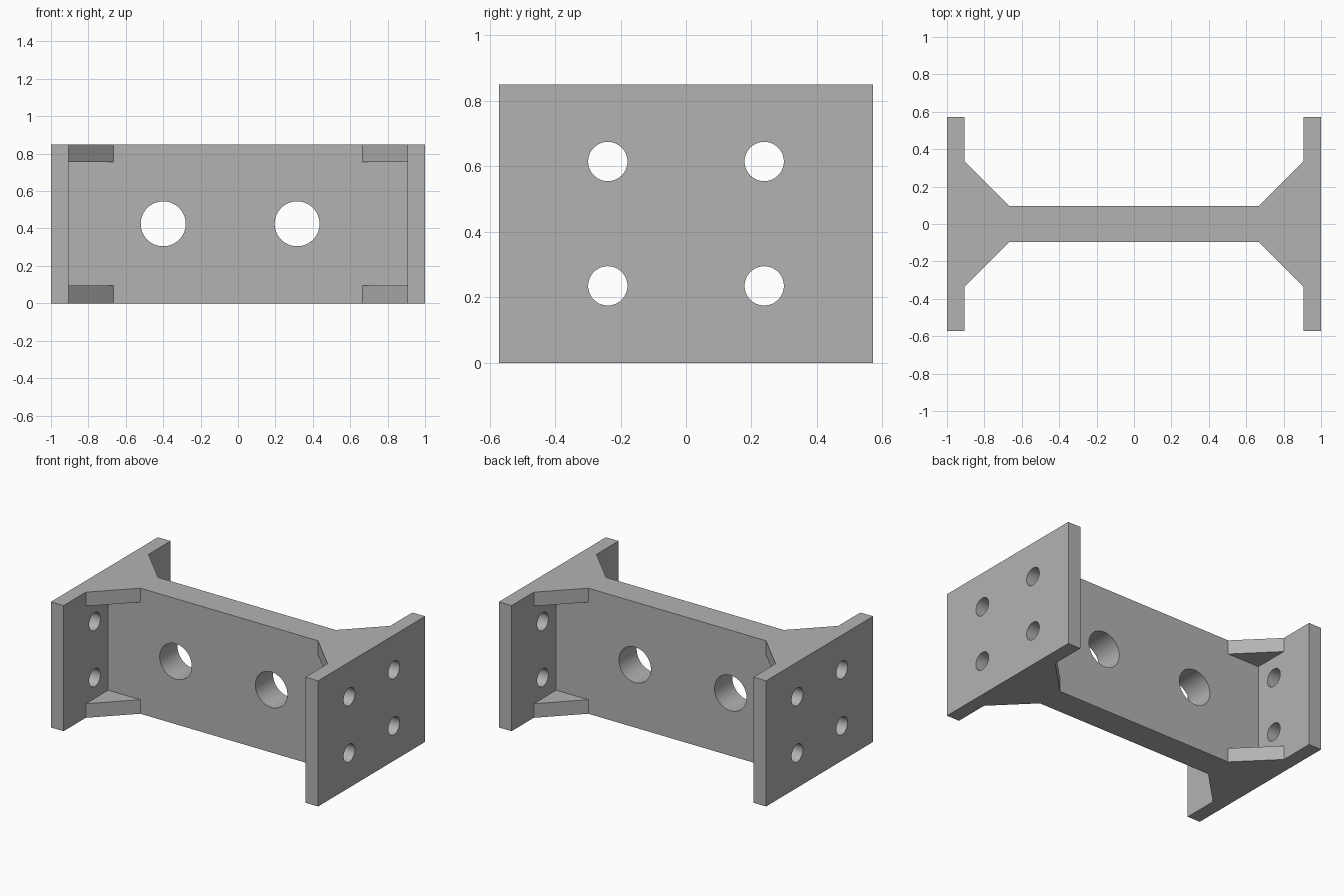
import bpy
import bmesh
import math
from mathutils import Matrix, Vector

# Overall dimensions
HEIGHT = 0.85
HALF_LENGTH = 1.0
PLATE_INNER = 0.905        # inner face of each end plate
PLATE_HALF_WIDTH = 0.572
WEB_HALF = 0.095           # half thickness of the central web
GUSSET_LEG = 0.24
GUSSET_THICK = 0.095

cube = bpy.data.objects.get("Cube")
if cube:
    bpy.data.objects.remove(cube, do_unlink=True)

steel = bpy.data.materials.new("grey_steel")
steel.use_nodes = True
GREY = (0.45, 0.45, 0.45, 1.0)
steel.diffuse_color = GREY
steel.node_tree.nodes["Principled BSDF"].inputs["Base Color"].default_value = GREY


def extrude_outline(name, outline, z0, z1):
    """Solid prism from a plan outline between two heights."""
    bm = bmesh.new()
    face = bm.faces.new([bm.verts.new((x, y, z0)) for x, y in outline])
    top = bmesh.ops.extrude_face_region(bm, geom=[face])["geom"]
    verts = [g for g in top if isinstance(g, bmesh.types.BMVert)]
    bmesh.ops.translate(bm, verts=verts, vec=(0, 0, z1 - z0))
    bmesh.ops.recalc_face_normals(bm, faces=bm.faces)
    mesh = bpy.data.meshes.new(name)
    bm.to_mesh(mesh)
    bm.free()
    mesh.materials.append(steel)
    obj = bpy.data.objects.new(name, mesh)
    bpy.context.collection.objects.link(obj)
    return obj


def block(name, x0, x1, y0, y1):
    return extrude_outline(name, [(x0, y0), (x1, y0), (x1, y1), (x0, y1)], 0, HEIGHT)


def drill(obj, centres, radius, axis):
    """Cut round through holes along the given axis."""
    turn = Vector((0, 0, 1)).rotation_difference(Vector(axis)).to_matrix().to_4x4()
    bm = bmesh.new()
    for c in centres:
        bmesh.ops.create_cone(bm, cap_ends=True, segments=64, radius1=radius,
                              radius2=radius, depth=0.5,
                              matrix=Matrix.Translation(c) @ turn)
    mesh = bpy.data.meshes.new("hole_cutter")
    bm.to_mesh(mesh)
    bm.free()
    mesh.materials.append(steel)
    cutter = bpy.data.objects.new("hole_cutter", mesh)
    cutter.hide_render = True
    bpy.context.collection.objects.link(cutter)

    mod = obj.modifiers.new("holes", 'BOOLEAN')
    mod.operation = 'DIFFERENCE'
    mod.solver = 'EXACT'
    mod.object = cutter
    bpy.ops.object.select_all(action='DESELECT')
    bpy.context.view_layer.objects.active = obj
    obj.select_set(True)
    bpy.ops.object.modifier_apply(modifier=mod.name)
    bpy.data.objects.remove(cutter, do_unlink=True)
    bpy.ops.object.shade_smooth_by_angle(angle=math.radians(30))


# Central web with two large holes
web = block("web", -PLATE_INNER, PLATE_INNER, -WEB_HALF, WEB_HALF)
drill(web, [(x, 0, HEIGHT / 2) for x in (-0.4, 0.316)], 0.12, (0, 1, 0))

for side, sx in (("left", 1), ("right", -1)):
    # End plate with four bolt holes
    x0, x1 = sorted((sx * PLATE_INNER, sx * HALF_LENGTH))
    plate = block(f"{side}_end_plate", x0, x1, -PLATE_HALF_WIDTH, PLATE_HALF_WIDTH)
    bolts = [(sx * 0.95, y, HEIGHT / 2 + dz) for y in (-0.239, 0.239) for dz in (-0.19, 0.19)]
    drill(plate, bolts, 0.06, (1, 0, 0))

    # Triangular gussets at the top and bottom of each corner
    for end, sy in (("front", -1), ("back", 1)):
        tri = [(sx * PLATE_INNER, sy * WEB_HALF),
               (sx * (PLATE_INNER - GUSSET_LEG), sy * WEB_HALF),
               (sx * PLATE_INNER, sy * (WEB_HALF + GUSSET_LEG))]
        for level, z in (("bottom", 0), ("top", HEIGHT - GUSSET_THICK)):
            extrude_outline(f"{level}_{end}_{side}_gusset", tri, z, z + GUSSET_THICK)
